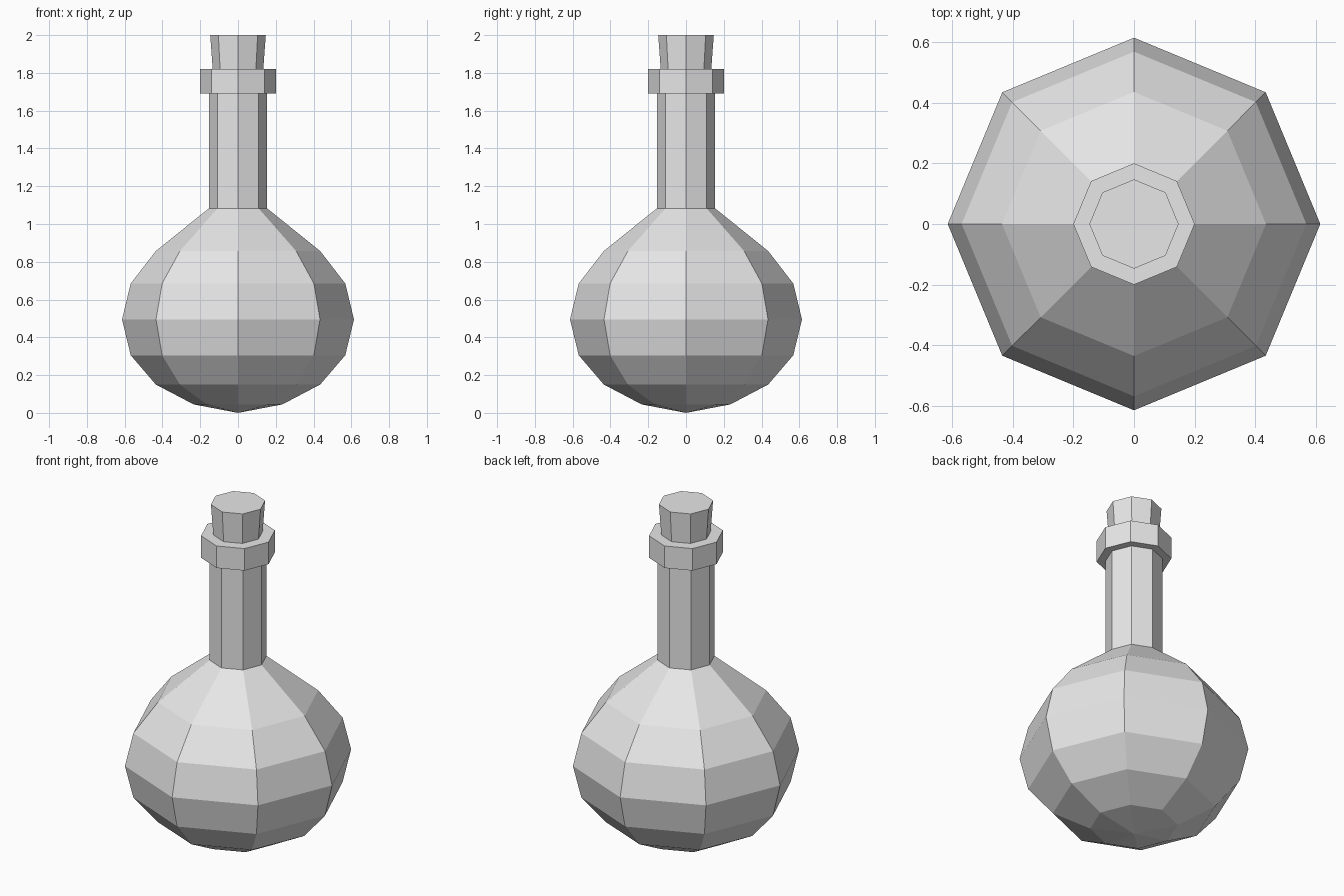
import bpy
import bmesh
from math import cos, sin, pi

SIDES = 8

if "Cube" in bpy.data.objects:
    bpy.data.objects.remove(bpy.data.objects["Cube"])

# One plain grey for the whole bottle
grey = bpy.data.materials.new("light grey")
grey.use_nodes = True
colour = (0.8, 0.8, 0.8, 1)
grey.diffuse_color = colour
grey.node_tree.nodes["Principled BSDF"].inputs["Base Color"].default_value = colour


def lathe(name, profile):
    """Turn (radius, height) points, bottom to top, into a faceted solid."""
    bm = bmesh.new()
    rings = []
    for radius, z in profile:
        if radius == 0:
            rings.append([bm.verts.new((0, 0, z))] * SIDES)
        else:
            angles = [2 * pi * i / SIDES for i in range(SIDES)]
            rings.append([bm.verts.new((radius * cos(a), radius * sin(a), z)) for a in angles])
    for low, high in zip(rings, rings[1:]):
        for i in range(SIDES):
            j = (i + 1) % SIDES
            corners = dict.fromkeys((low[i], low[j], high[j], high[i]))
            bm.faces.new(list(corners))
    # Close open ends with flat caps
    if profile[0][0]:
        bm.faces.new(rings[0][::-1])
    if profile[-1][0]:
        bm.faces.new(rings[-1])
    bmesh.ops.recalc_face_normals(bm, faces=bm.faces)
    mesh = bpy.data.meshes.new(name)
    bm.to_mesh(mesh)
    bm.free()
    mesh.materials.append(grey)
    obj = bpy.data.objects.new(name, mesh)
    bpy.context.collection.objects.link(obj)
    return obj


# Round flask body running up into the straight neck
lathe("flask_body", [
    (0, 0), (0.235, 0.045), (0.435, 0.15), (0.568, 0.305), (0.614, 0.495),
    (0.568, 0.685), (0.435, 0.857), (0.154, 1.083), (0.154, 1.69),
])

# Collar around the mouth
lathe("neck_collar", [(0.2, 1.69), (0.2, 1.82)])

# Tapered stopper
lathe("stopper", [(0.134, 1.82), (0.147, 2.0)])
